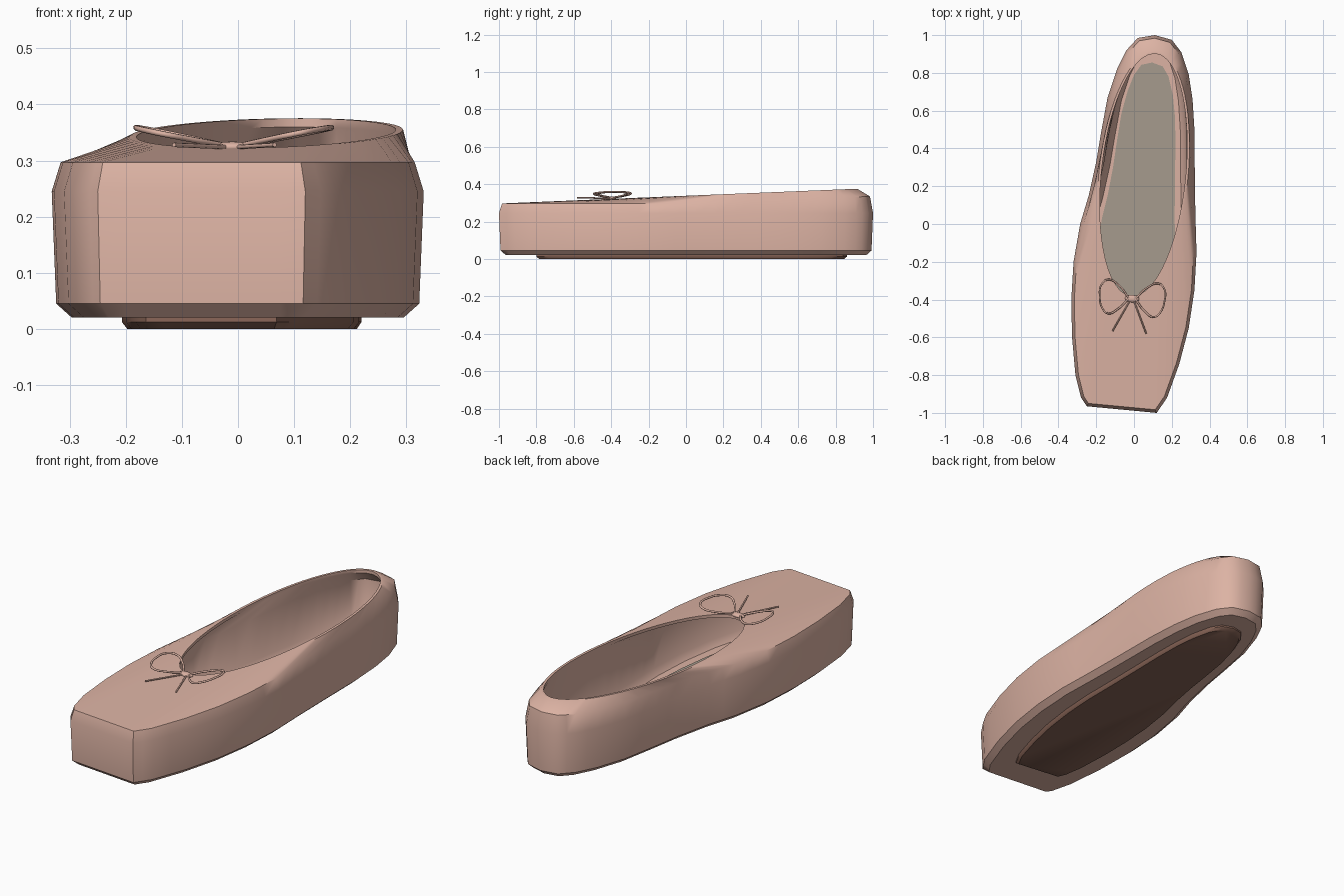
import bpy, bmesh, math
from mathutils import Vector, Matrix

cube = bpy.data.objects.get("Cube")
if cube:
    bpy.data.objects.remove(cube, do_unlink=True)


def make_material(name, rgb):
    mat = bpy.data.materials.new(name)
    mat.use_nodes = True
    mat.diffuse_color = (*rgb, 1)
    mat.node_tree.nodes["Principled BSDF"].inputs["Base Color"].default_value = (*rgb, 1)
    return mat


PINK = make_material("ballet pink", (0.72, 0.45, 0.37))
GREY = make_material("insole grey", (0.38, 0.33, 0.27))
BROWN = make_material("outsole brown", (0.25, 0.13, 0.095))

# Plan outline of the shoe, anticlockwise from the flat toe
PLAN = [(-.25, -.965), (.12, -1), (.175, -.92), (.24, -.74), (.29, -.55), (.32, -.35),
        (.331, -.15), (.325, .05), (.322, .25), (.32, .5), (.31, .66), (.29, .79),
        (.25, .91), (.2, .975), (.11, 1), (.02, .985), (-.04, .92), (-.09, .82),
        (-.14, .67), (-.175, .48), (-.2, .33), (-.24, .15), (-.285, 0), (-.32, -.2),
        (-.332, -.4), (-.328, -.6), (-.31, -.8), (-.28, -.92)]


def refine(points):
    out = []
    for i, p in enumerate(points):
        a, b = Vector(p), Vector(points[(i + 1) % len(points)])
        steps = 8 if i == 0 else 2
        out += [a.lerp(b, k / steps) for k in range(steps)]
    return out


OUTLINE = refine(PLAN)


def middle(y):
    return 0.02 + 0.085 * y


def inset(points, d):
    out = []
    for i, p in enumerate(points):
        a = (p - points[i - 1]).normalized()
        b = (points[(i + 1) % len(points)] - p).normalized()
        n1 = Vector((-a.y, a.x))
        n = (n1 + Vector((-b.y, b.x))).normalized()
        out.append(p + n * d / max(0.6, n.dot(n1)))
    return out


def level(points, z):
    return [Vector((p.x, p.y, z)) for p in points]


def shoulder(d, drop=0):
    return [Vector((p.x, p.y, 0.297 + 0.038 * max(0, p.y) - drop)) for p in inset(OUTLINE, d)]


def opening(shrink, drop=0):
    """Slanted oval collar, point for point with the outline."""
    out = []
    for p in OUTLINE:
        t = math.atan2(p.y, (p.x - middle(p.y)) / 0.3)
        y = 0.26 + (0.655 - shrink) * math.sin(t)
        x = 0.05 + 0.09 * (y - 0.26) + (0.237 - shrink) * math.cos(t)
        out.append(Vector((x, y, 0.322 + 0.041 * (y + 0.39) - drop)))
    return out


def sole_plan(sx, sy):
    return [Vector((middle(p.y * sy + .03) + (p.x - middle(p.y)) * sx, p.y * sy + .03))
            for p in OUTLINE]


def smooth(obj, angle=40):
    bpy.ops.object.select_all(action='DESELECT')
    obj.select_set(True)
    bpy.context.view_layer.objects.active = obj
    bpy.ops.object.shade_smooth_by_angle(angle=math.radians(angle))


def finish(name, bm, mat, angle=40):
    bmesh.ops.recalc_face_normals(bm, faces=bm.faces)
    mesh = bpy.data.meshes.new(name)
    bm.to_mesh(mesh)
    bm.free()
    mesh.materials.append(mat)
    obj = bpy.data.objects.new(name, mesh)
    bpy.context.collection.objects.link(obj)
    smooth(obj, angle)
    return obj


def loft(name, rings, mat):
    bm = bmesh.new()
    loops = [[bm.verts.new(p) for p in ring] for ring in rings]
    n = len(loops[0])
    for low, high in zip(loops, loops[1:]):
        for i in range(n):
            j = (i + 1) % n
            bm.faces.new((low[i], low[j], high[j], high[i]))
    bm.faces.new(loops[0][::-1])
    bm.faces.new(loops[-1])
    return finish(name, bm, mat)


# Upper: outer wall, vamp, collar edge, then the lining down to the floor
loft("upper", [
    level(inset(OUTLINE, 0.036), 0.02),
    level(inset(OUTLINE, 0.008), 0.045),
    level(OUTLINE, 0.245),
    shoulder(0.016),
    opening(0),
    opening(0.013),
    opening(0.013, 0.015),
    shoulder(0.042, 0.03),
    level(inset(OUTLINE, 0.05), 0.075),
    level(inset(OUTLINE, 0.075), 0.045),
], PINK)

# Insole and outsole
loft("insole", [level(sole_plan(.63, .825), 0.04), level(sole_plan(.63, .825), 0.052)], GREY)
loft("outsole", [level(sole_plan(.60, .815), 0), level(sole_plan(.63, .83), 0.012),
                 level(sole_plan(.63, .83), 0.022)], BROWN)

# Drawstring bow on the vamp
BOW = Matrix.Translation((-.01, -.395, .324)) @ Matrix.Rotation(-0.08, 4, 'Z')


def cord(name, points, radius):
    curve = bpy.data.curves.new(name, 'CURVE')
    curve.dimensions = '3D'
    curve.bevel_depth = radius
    curve.bevel_resolution = 2
    curve.resolution_u = 8
    curve.use_fill_caps = True
    spline = curve.splines.new('BEZIER')
    spline.bezier_points.add(len(points) - 1)
    for bp, p in zip(spline.bezier_points, points):
        bp.co = BOW @ Vector(p)
        bp.handle_left_type = bp.handle_right_type = 'AUTO'
    curve.materials.append(PINK)
    obj = bpy.data.objects.new(name, curve)
    bpy.context.collection.objects.link(obj)
    bpy.ops.object.select_all(action='DESELECT')
    obj.select_set(True)
    bpy.context.view_layer.objects.active = obj
    bpy.ops.object.convert(target='MESH')
    smooth(bpy.context.view_layer.objects.active, 50)


LOOP = [(.02, .004), (.07, .06), (.135, .09), (.168, .06), (.172, 0), (.155, -.06),
        (.122, -.088), (.07, -.06), (.02, -.004)]
for side, s in (("left", 1), ("right", -1)):
    cord("bow_loop_" + side, [(s * x, y, 0.2 * x) for x, y in LOOP], 0.005)
    cord("bow_tail_" + side, [(s * .01, -.01, 0), (s * .05, -.095, .002), (s * .09, -.18, .004)], 0.004)

# Knot
knot = bmesh.new()
bmesh.ops.create_uvsphere(knot, u_segments=16, v_segments=8, radius=1,
                          matrix=BOW @ Matrix.Diagonal((.038, .02, .01, 1)))
finish("bow_knot", knot, PINK, 60)
